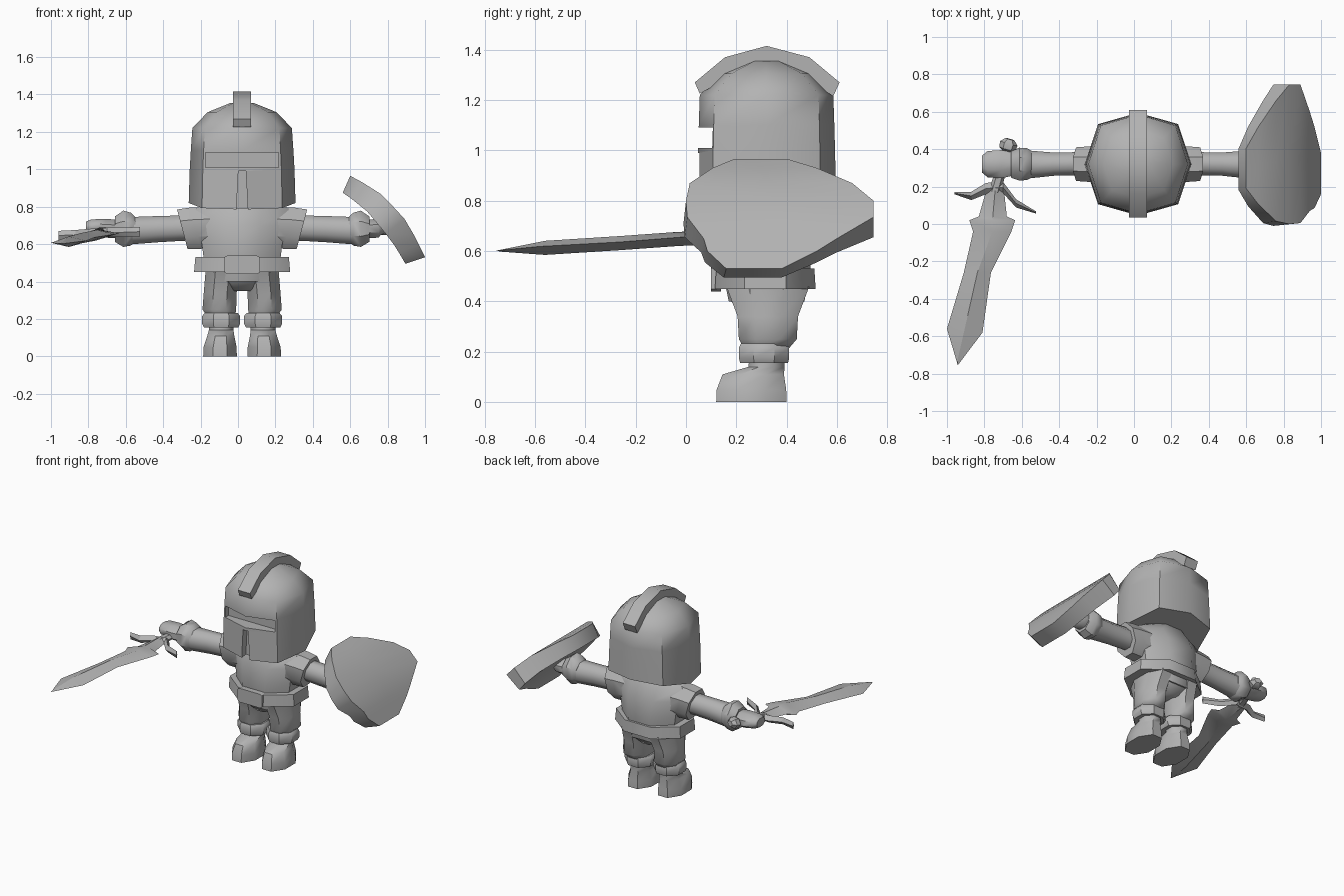
import bpy, bmesh, math
from mathutils import Vector

if "Cube" in bpy.data.objects:
    bpy.data.objects.remove(bpy.data.objects["Cube"])

CX, CY = 0.022, 0.32          # body axis
gray = bpy.data.materials.new("plain_gray")
gray.diffuse_color = (0.45, 0.45, 0.45, 1)
gray.use_nodes = True
gray.node_tree.nodes["Principled BSDF"].inputs["Base Color"].default_value = gray.diffuse_color


def make(name, verts, faces, angle=40):
    me = bpy.data.meshes.new(name)
    bm = bmesh.new()
    vs = [bm.verts.new(v) for v in verts]
    for f in faces:
        bm.faces.new([vs[i] for i in f])
    bmesh.ops.recalc_face_normals(bm, faces=bm.faces)
    bm.to_mesh(me)
    bm.free()
    me.materials.append(gray)
    ob = bpy.data.objects.new(name, me)
    bpy.context.collection.objects.link(ob)
    smooth(ob, angle)
    return ob


def smooth(ob, angle):
    bpy.ops.object.select_all(action='DESELECT')
    ob.select_set(True)
    bpy.context.view_layer.objects.active = ob
    bpy.ops.object.shade_smooth_by_angle(angle=math.radians(angle))


def skin(name, rings, angle=40):
    """Closed skin through rings of equal point count, capped at both ends."""
    n = len(rings[0])
    verts = [p for r in rings for p in r]
    faces = [[i * n + j, i * n + (j + 1) % n, (i + 1) * n + (j + 1) % n, (i + 1) * n + j]
             for i in range(len(rings) - 1) for j in range(n)]
    faces += [list(range(n)), list(range(len(verts) - n, len(verts)))]
    return make(name, verts, faces, angle)


def tube(name, sections, axis='z', n=8, angle=40):
    """Sections are (position, centre u, centre v, half width u, half width v)."""
    rings = []
    for t, cu, cv, ru, rv in sections:
        ring = []
        for k in range(n):
            a = 2 * math.pi * (k + 0.5) / n
            u = cu + ru * math.cos(a) / math.cos(math.pi / n)
            v = cv + rv * math.sin(a) / math.cos(math.pi / n)
            ring.append((u, v, t) if axis == 'z' else (t, u, v))
        rings.append(ring)
    return skin(name, rings, angle)


def prism(name, outline, lo, hi, axis='x', angle=40):
    """Extrude a 2D outline between lo and hi along an axis."""
    put = (lambda p, t: (t, p[0], p[1])) if axis == 'x' else (lambda p, t: (p[0], t, p[1]))
    return skin(name, [[put(p, lo) for p in outline], [put(p, hi) for p in outline]], angle)


# ---- helmet: domed octagonal shell with eye slot and breathing slit
plan = [(0, -.272), (.21, -.212), (.28, 0), (.21, .212), (0, .272),
        (-.21, .212), (-.28, 0), (-.21, -.212)]
levels = [(0.82, 1.02), (1.0, 1.0), (1.1, .98), (1.22, .95), (1.305, .66), (1.355, .22)]
rings = []
for z, s in levels:
    ring = []
    for px, py in plan:
        drop = (0.13 * py if py < 0 else 0.2 * py) if z < .9 else 0   # lower at the front
        ring.append((CX + px * s, CY + py * (s if z > 1.25 else 0.5 + s / 2), z + drop))
    rings.append(ring)
helmet = skin("helmet", rings, 50)
slots = [prism("eye_slot_cutter", [(CX - .195, 1.01), (CX + .195, 1.01), (CX + .195, 1.09),
                                   (CX - .195, 1.09)], -.2, .14, 'y'),
         prism("breath_slit_cutter", [(CX - .035, .7), (CX + .035, .7), (CX + .02, .99),
                                      (CX - .02, .99)], -.2, .10, 'y')]
for c in slots:
    m = helmet.modifiers.new("cut", 'BOOLEAN')
    m.operation, m.object, m.solver = 'DIFFERENCE', c, 'EXACT'
    bpy.context.view_layer.objects.active = helmet
    bpy.ops.object.modifier_apply(modifier=m.name)
    bpy.data.objects.remove(c)
smooth(helmet, 45)

# ---- crest over the top of the helmet
prism("helmet_crest", [(.035, 1.27), (.155, 1.37), (.32, 1.415), (.49, 1.37), (.61, 1.27),
                       (.585, 1.215), (.47, 1.29), (.32, 1.33), (.17, 1.29), (.055, 1.225)],
      CX - .048, CX + .048)

# ---- torso, belt and buckle
tube("torso", [(.40, CX, .32, .19, .15), (.52, CX, .32, .205, .175), (.60, CX, .32, .215, .175),
               (.70, CX, .32, .235, .165), (.79, CX, .32, .25, .12), (.86, CX, .32, .12, .10)], angle=50)
tube("belt", [(.45, CX, .315, .257, .20), (.53, CX, .315, .25, .195)])
prism("belt_buckle", [(CX - .095, .45), (CX - .08, .44), (CX + .08, .44), (CX + .095, .45),
                      (CX + .095, .53), (CX + .08, .538), (CX - .08, .538), (CX - .095, .53)],
      .10, .14, 'y')
tube("hips", [(.35, CX, .32, .06, .10), (.40, CX, .32, .16, .14), (.46, CX, .32, .2, .165)], angle=50)

# ---- paired limbs
for s, side in ((-1, "right"), (1, "left")):
    X = lambda d: CX + s * d
    leg = X(.112)
    tube(side + "_trouser", [(.215, leg, .32, .075, .09), (.25, X(.122), .325, .09, .115),
                             (.34, X(.117), .325, .088, .12), (.46, X(.105), .325, .09, .165)], angle=50)
    tube(side + "_boot_cuff", [(.155, leg, .31, .092, .095), (.175, leg, .31, .102, .10),
                               (.215, leg, .31, .102, .10), (.232, leg, .31, .088, .092)])
    # boot lofted upward: sole, instep, ankle
    tube(side + "_boot", [(0, X(.118), .26, .09, .14), (.05, X(.118), .26, .088, .138),
                          (.11, X(.114), .267, .072, .122), (.14, X(.112), .32, .066, .072),
                          (.18, leg, .32, .066, .068)], angle=50)
    # sleeve with a slanted flared opening
    sleeve = []
    for d, top, bot, w, slant in ((.14, .80, .58, .10, 0), (.25, .795, .575, .095, .03),
                                  (.32, .785, .575, .09, .028)):
        ring = []
        for k in range(8):
            a = 2 * math.pi * (k + .5) / 8
            c, q = math.cos(a) / .924, math.sin(a) / .924
            ring.append((X(d + slant * q), CY + w * c, (top + bot) / 2 + (top - bot) / 2 * q))
        sleeve.append(ring)
    skin(side + "_sleeve", sleeve)
    tube(side + "_arm", [(X(.25), .325, .685, .06, .065), (X(.33), .322, .685, .062, .068),
                         (X(.45), .32, .68, .062, .07), (X(.59), .318, .672, .075, .073)], 'x', angle=50)
    tube(side + "_glove_cuff", [(X(.57), .32, .68, .072, .065), (X(.595), .32, .68, .085, .088),
                                (X(.635), .32, .682, .088, .097), (X(.68), .318, .68, .07, .068)], 'x')
    reach = .835 if s < 0 else .77
    tube(side + "_hand", [(X(.66), .32, .68, .06, .05), (X(.73), .32, .685, .075, .05),
                          (X(reach - .03), .32, .69, .07, .042),
                          (X(reach), .32, .69, .045, .03)], 'x', angle=50)

# ---- sword: flat double-edged blade with raised middle ridge
def sword_z(x, y):
    return .65 + .05 * y + .06 * (x + .75)


blade = [(.18, -.79, -.695), (.04, -.83, -.68), (.02, -.88, -.635), (-.04, -.86, -.655),
         (-.26, -.91, -.765), (-.56, -1.0, -.81), (-.735, -.948, -.942)]
rings = []
for y, l, r in blade:
    mid = (l + r) / 2
    t = .004 if y < -.7 else .028
    rings.append([(l, y, sword_z(l, y)), (mid, y, sword_z(mid, y) + t),
                  (r, y - .02 * (y < -.5), sword_z(r, y)), (mid, y, sword_z(mid, y) - t)])
skin("sword_blade", rings, 30)

# swept cross guard
guard = [(-.96, .165, .006), (-.87, .15, .022), (-.79, .19, .03), (-.70, .195, .03),
         (-.63, .11, .022), (-.525, .062, .006)]
skin("sword_guard", [[(x, y + w, sword_z(x, y)), (x, y, sword_z(x, y) + .025),
                      (x, y - w, sword_z(x, y)), (x, y, sword_z(x, y) - .025)]
                     for x, y, w in guard], 30)

# grip and pommel along one slanted line
a, b = Vector((-.745, .17, .66)), Vector((-.665, .445, .69))
d = (b - a).normalized()
side_dir = Vector((d.y, -d.x, 0))
up = side_dir.cross(d)
grip = []
for f, r in ((0, .032), (.8, .026), (.84, .045), (.95, .048), (1.03, .025)):
    p = a + (b - a) * f
    grip.append([p + side_dir * r * math.cos(k * math.pi / 3) + up * r * .8 * math.sin(k * math.pi / 3)
                 for k in range(6)])
skin("sword_grip", grip)

# ---- shield: thick curved slab, pointed at the back, battered at the front
# rows: outer x,z / inner x,z / front y / back y
rows = [(.60, .965, .56, .875, .18, .405), (.665, .93, .61, .84, .095, .52),
        (.76, .87, .69, .775, .005, .66), (.83, .80, .745, .71, -.01, .745),
        (.89, .735, .79, .655, -.005, .745), (.94, .65, .835, .595, .06, .60),
        (.965, .60, .86, .555, .075, .52), (1.0, .53, .895, .495, .15, .38)]
skin("shield", [[(ox, f + .01, oz), (ox, (f + k) / 2, oz), (ox, k, oz),
                 (ix, k, iz), (ix, (f + k) / 2, iz), (ix, f, iz)]
                for ox, oz, ix, iz, f, k in rows], 40)
# strap block joining hand and shield
tube("shield_handle", [(.72, .32, .69, .05, .035), (.80, .32, .69, .045, .035)], 'x', 6)
